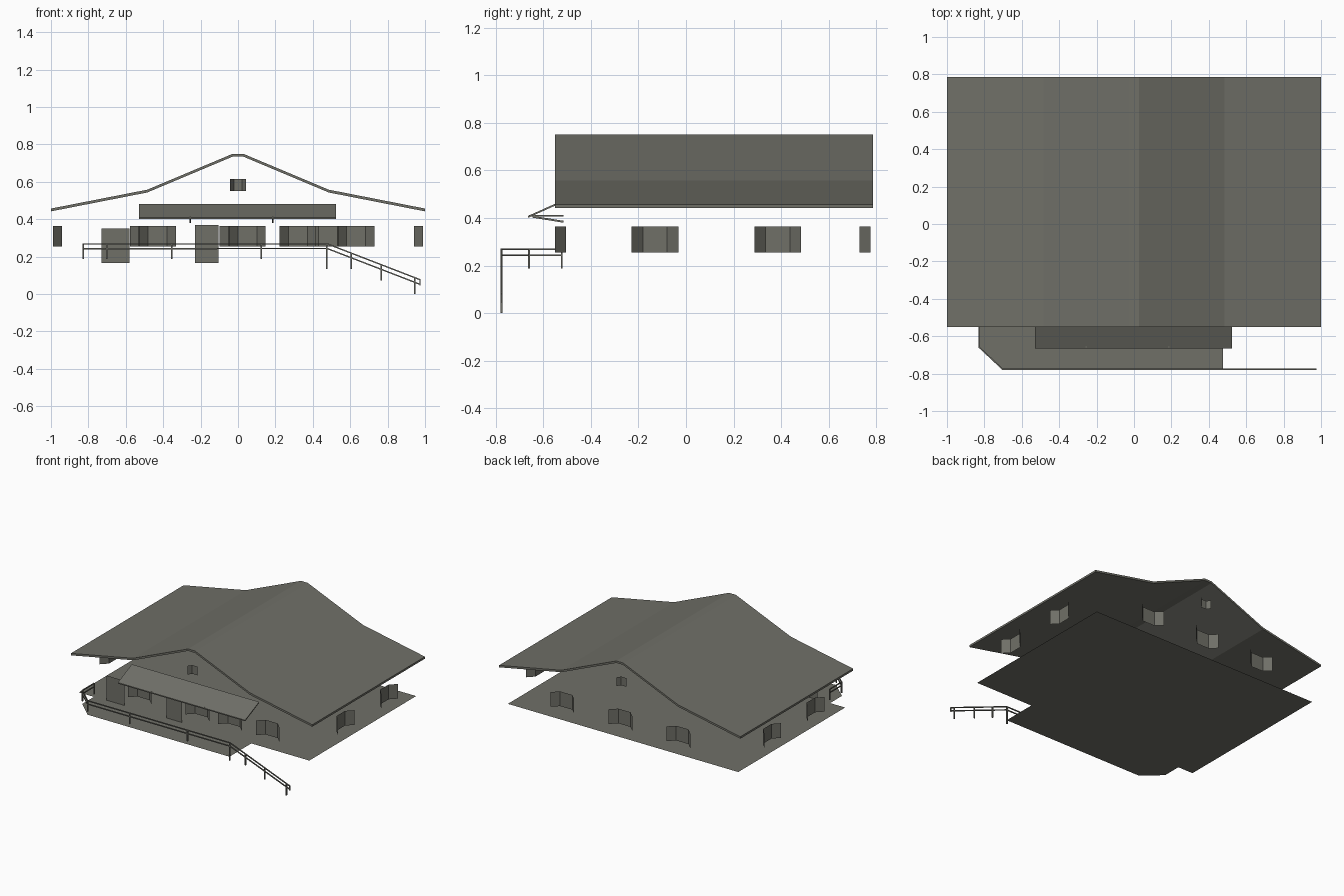
import bpy, bmesh, math
from mathutils import Vector

if "Cube" in bpy.data.objects:
    bpy.data.objects.remove(bpy.data.objects["Cube"])

mat = bpy.data.materials.new("weathered_grey")
mat.diffuse_color = (0.16, 0.16, 0.137, 1)
mat.use_nodes = True
mat.node_tree.nodes["Principled BSDF"].inputs["Base Color"].default_value = mat.diffuse_color


def make(name, verts, faces):
    me = bpy.data.meshes.new(name)
    me.from_pydata(verts, [], faces)
    me.materials.append(mat)
    ob = bpy.data.objects.new(name, me)
    bpy.context.collection.objects.link(ob)
    return ob


def prism(name, profile, axis, a, b):
    """Extrude a closed 2D profile along x or y from a to b."""
    put = (lambda p, t: (p[0], t, p[1])) if axis == 'y' else (lambda p, t: (t, p[0], p[1]))
    n = len(profile)
    verts = [put(p, a) for p in profile] + [put(p, b) for p in profile]
    faces = [(i, (i + 1) % n, n + (i + 1) % n, n + i) for i in range(n)]
    faces += [tuple(range(n))[::-1], tuple(range(n, 2 * n))]
    ob = make(name, verts, faces)
    bm = bmesh.new()
    bm.from_mesh(ob.data)
    bmesh.ops.recalc_face_normals(bm, faces=bm.faces)
    bm.to_mesh(ob.data)
    bm.free()
    return ob


def bar(name, p, q, w=0.008):
    """Square bar between two points."""
    p, q = Vector(p), Vector(q)
    bm = bmesh.new()
    bmesh.ops.create_cube(bm, size=1)
    bmesh.ops.scale(bm, vec=(w, w, (q - p).length), verts=bm.verts)
    rot = (q - p).to_track_quat('Z', 'Y').to_matrix()
    bmesh.ops.rotate(bm, matrix=rot, verts=bm.verts)
    bmesh.ops.translate(bm, vec=(p + q) / 2, verts=bm.verts)
    ob = make(name, [], [])
    bm.to_mesh(ob.data)
    bm.free()


# Roof slab with kinked eaves and blunt ridge
half = [(1, 0.457), (0.485, 0.558), (0.028, 0.75)]
top = half + [(-x, z) for x, z in reversed(half)]
prism("roof", top + [(x, z - 0.015) for x, z in reversed(top)], 'y', -0.55, 0.785)

# Floor sheet with the porch deck in front
FL = 0.165
deck = [(-0.955, 0.745), (-0.955, -0.52), (-0.83, -0.52), (-0.83, -0.66), (-0.70, -0.78),
        (0.475, -0.78), (0.475, -0.52), (0.955, -0.52), (0.955, 0.745)]
make("floor", [(x, y, FL) for x, y in deck], [tuple(range(len(deck)))])


# Windows: recessed pane with two shutters swung outwards
def window(name, centre, angle, w=0.196, z0=0.255, z1=0.365, depth=0.046, s=0.047):
    plan = [(-w / 2, -depth), (-w / 2 + s, 0), (w / 2 - s, 0), (w / 2, -depth)]
    c, sn = math.cos(angle), math.sin(angle)
    pts = [(centre[0] + x * c - y * sn, centre[1] + x * sn + y * c) for x, y in plan]
    verts = [(x, y, z) for z in (z0, z1) for x, y in pts]
    make(name, verts, [(i, i + 1, i + 5, i + 4) for i in range(3)])


for x in (-0.43, 0.05, 0.32, 0.632):
    window("front_window", (x, -0.505), 0)
for x in (-0.48, 0, 0.482):
    window("back_window", (x, 0.729), math.pi)
for y in (-0.13, 0.385):
    window("right_window", (0.942, y), math.pi / 2)
    window("left_window", (-0.942, y), -math.pi / 2)
window("front_attic_window", (0, -0.51), 0, 0.085, 0.55, 0.615, 0.03, 0.02)
window("back_attic_window", (0, 0.735), math.pi, 0.085, 0.55, 0.615, 0.03, 0.02)

# Doors
for x0, x1, z1 in ((-0.73, -0.58, 0.35), (-0.23, -0.105, 0.37)):
    make("door", [(x0, -0.515, FL), (x1, -0.515, FL), (x1, -0.515, z1), (x0, -0.515, z1)],
         [(0, 1, 2, 3)])

# Awning and its brackets
prism("awning", [(-0.665, 0.408), (-0.5, 0.482), (-0.5, 0.474), (-0.665, 0.40)], 'x', -0.53, 0.525)
for x in (-0.255, 0.187):
    bar("awning_beam", (x, -0.66, 0.409), (x, -0.515, 0.409))
    bar("awning_strut", (x, -0.645, 0.405), (x, -0.515, 0.384))

# Railing: two rails along the porch edge and down the steps
path = [(-0.827, -0.522, 0.268), (-0.827, -0.66, 0.268), (-0.703, -0.776, 0.268),
        (0.478, -0.776, 0.268), (0.973, -0.776, 0.077)]
for p, q in zip(path, path[1:]):
    for d in (0, 0.025):
        bar("rail", (p[0], p[1], p[2] - d), (q[0], q[1], q[2] - d), 0.007)
bar("rail_end", (0.973, -0.776, 0.08), (0.973, -0.776, 0.045), 0.007)

# Posts
for x, y, z0, z1 in ((-0.827, -0.522, 0.187, 0.27), (-0.827, -0.66, 0.187, 0.27),
                     (-0.703, -0.776, 0.187, 0.27), (-0.355, -0.776, 0.187, 0.27),
                     (0.125, -0.776, 0.187, 0.27), (0.475, -0.776, 0.135, 0.27),
                     (0.605, -0.776, 0.135, 0.22), (0.765, -0.776, 0.072, 0.158),
                     (0.945, -0.776, 0.0, 0.088)):
    bar("post", (x, y, z0), (x, y, z1))
